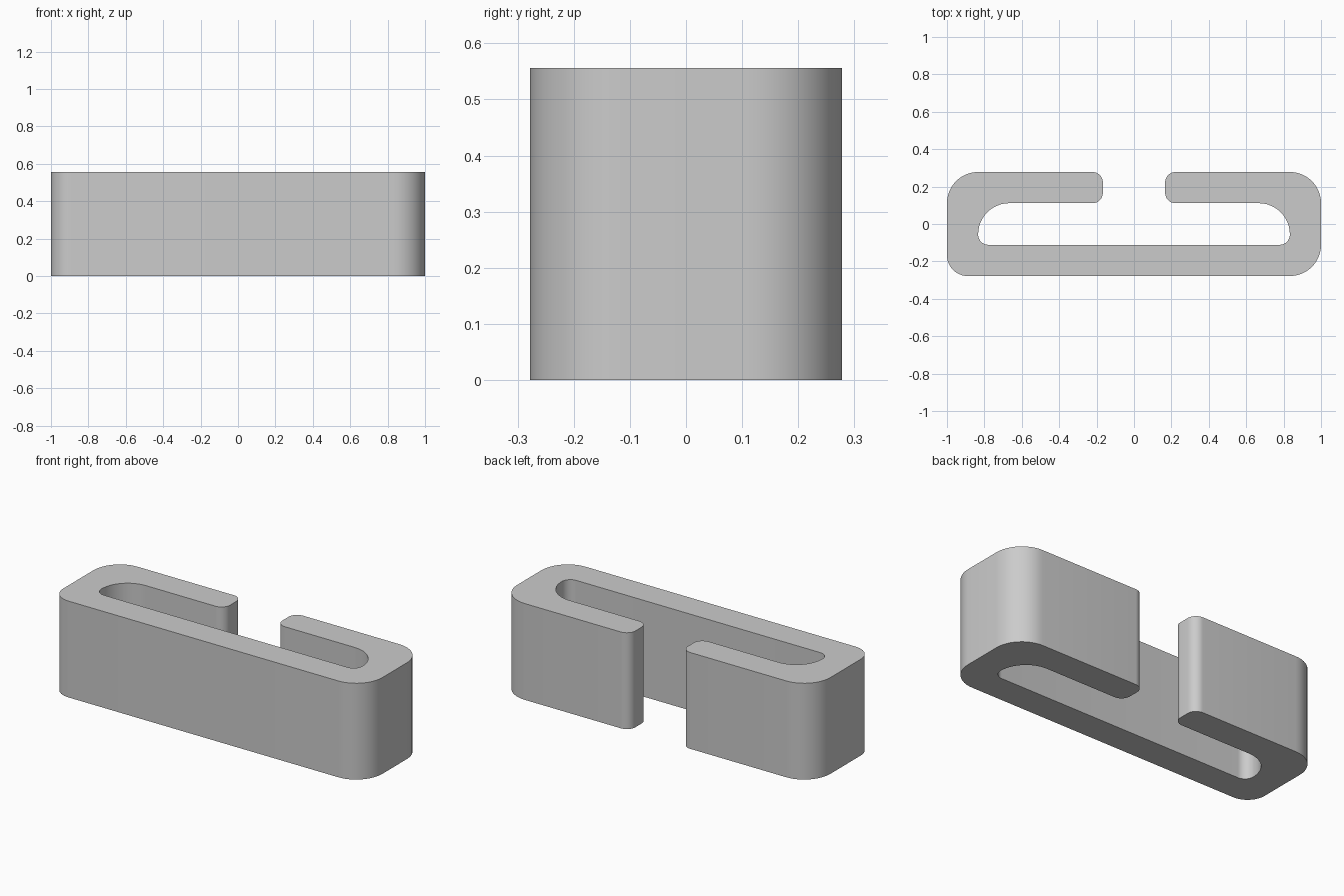
import bpy, bmesh
from math import pi, tan
from mathutils import Vector

cube = bpy.data.objects.get("Cube")
if cube:
    bpy.data.objects.remove(cube, do_unlink=True)

WALL = 1 / 6            # wall thickness and slot half-width
HALF_D = 0.278          # half depth
HEIGHT = 0.556
INNER = HALF_D - WALL   # half depth of the hollow
INNER_X = 1 - WALL
BIG, MID, SMALL = WALL, 0.111, 0.055


def rounded_outline(corners, steps=12):
    """Replace every (x, y, radius) corner with an arc."""
    points = []
    for i, (x, y, r) in enumerate(corners):
        p = Vector((x, y))
        before = (Vector(corners[i - 1][:2]) - p).normalized()
        after = (Vector(corners[(i + 1) % len(corners)][:2]) - p).normalized()
        centre = p + (before + after) * r
        for k in range(steps + 1):
            a = k / steps * pi / 2
            side = Vector((pi / 2 - a, 0)).x
            from math import cos, sin
            points.append(centre - after * r * cos(a) - before * r * sin(a))
    return points


# Clip profile, counter-clockwise from the front left corner
corners = [
    (-1, -HALF_D, MID), (1, -HALF_D, BIG), (1, HALF_D, BIG),
    (WALL, HALF_D, SMALL), (WALL, INNER, SMALL),
    (INNER_X, INNER, BIG), (INNER_X, -INNER, SMALL),
    (-INNER_X, -INNER, SMALL), (-INNER_X, INNER, BIG),
    (-WALL, INNER, SMALL), (-WALL, HALF_D, SMALL), (-1, HALF_D, BIG),
]

# Extrude the profile to full height
bm = bmesh.new()
base = bm.faces.new([bm.verts.new((p.x, p.y, 0)) for p in rounded_outline(corners)])
top = bmesh.ops.extrude_face_region(bm, geom=[base], use_keep_orig=True)
bmesh.ops.translate(bm, vec=(0, 0, HEIGHT),
                    verts=[v for v in top["geom"] if isinstance(v, bmesh.types.BMVert)])
bmesh.ops.recalc_face_normals(bm, faces=bm.faces)
mesh = bpy.data.meshes.new("clip_body")
bm.to_mesh(mesh)
bm.free()
clip = bpy.data.objects.new("clip_body", mesh)
bpy.context.collection.objects.link(clip)

# Plain grey material
grey = bpy.data.materials.new("light_grey")
grey.use_nodes = True
grey.diffuse_color = (0.6, 0.6, 0.6, 1)
grey.node_tree.nodes["Principled BSDF"].inputs["Base Color"].default_value = (0.6, 0.6, 0.6, 1)
mesh.materials.append(grey)

# Smooth the rounded corners, keep the rims sharp
bpy.ops.object.select_all(action="DESELECT")
clip.select_set(True)
bpy.context.view_layer.objects.active = clip
bpy.ops.object.shade_smooth_by_angle(angle=pi / 6)
